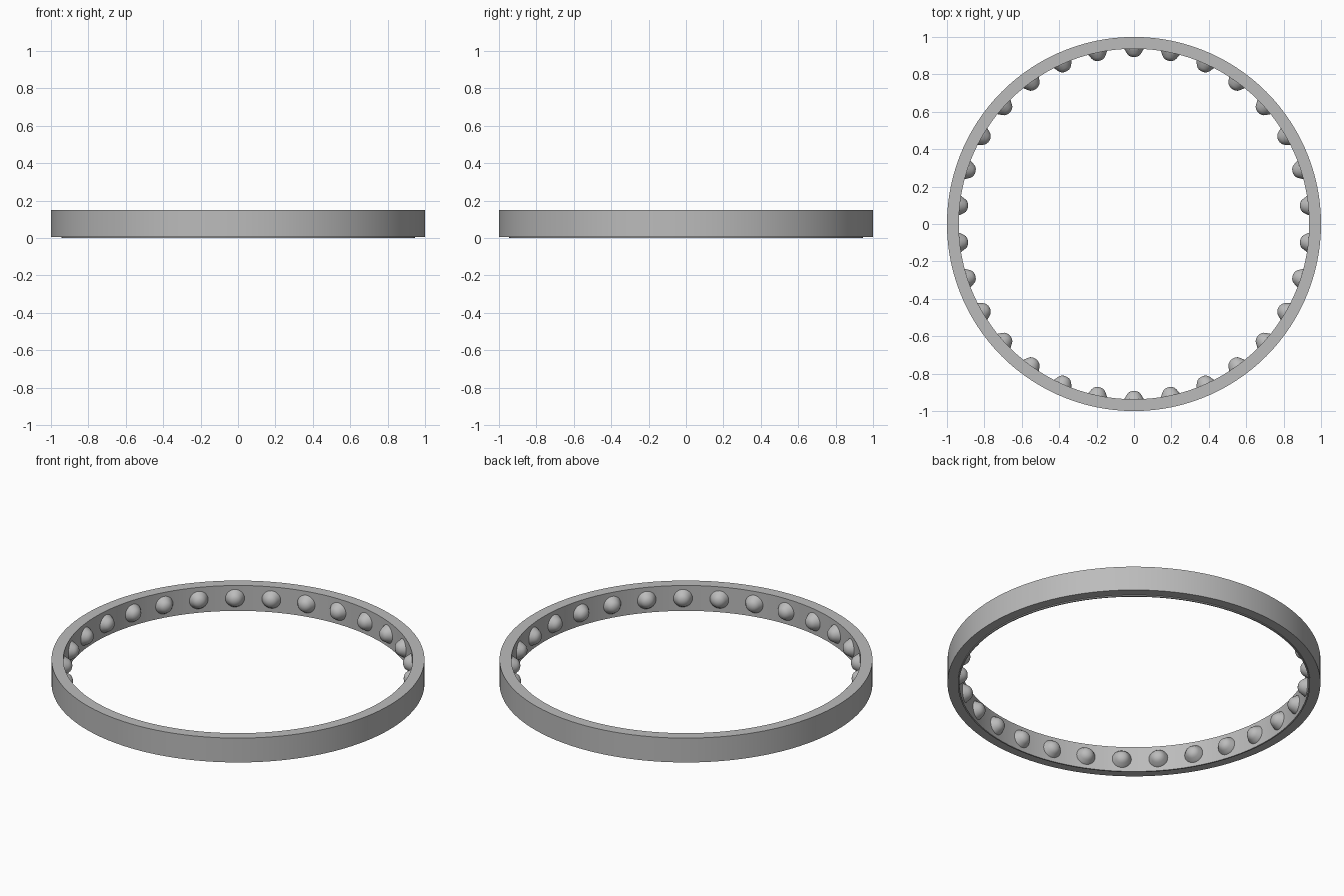
import bpy, bmesh, math
from mathutils import Matrix

cube = bpy.data.objects.get("Cube")
if cube:
    bpy.data.objects.remove(cube, do_unlink=True)

R_OUT, R_IN, HEIGHT, LIP = 1.0, 0.937, 0.15, 0.006
BUMPS = 30

metal = bpy.data.materials.new("grey metal")
metal.use_nodes = True
grey = (0.5, 0.5, 0.5, 1)
metal.diffuse_color = grey
metal.node_tree.nodes["Principled BSDF"].inputs["Base Color"].default_value = grey


def lathe(bm, profile, steps, closed):
    """Spin a (radius, z) profile around the z axis."""
    verts = [bm.verts.new((r, 0, z)) for r, z in profile]
    pairs = list(zip(verts, verts[1:] + verts[:1]))
    edges = [bm.edges.new(p) for p in (pairs if closed else pairs[:-1])]
    bmesh.ops.spin(bm, geom=verts + edges, cent=(0, 0, 0), axis=(0, 0, 1),
                   angle=math.tau, steps=steps, use_merge=True)
    bmesh.ops.remove_doubles(bm, verts=bm.verts, dist=0.00005)


def finish(bm, name, angle):
    bmesh.ops.recalc_face_normals(bm, faces=bm.faces)
    mesh = bpy.data.meshes.new(name)
    bm.to_mesh(mesh)
    bm.free()
    mesh.materials.append(metal)
    obj = bpy.data.objects.new(name, mesh)
    bpy.context.collection.objects.link(obj)
    bpy.ops.object.select_all(action="DESELECT")
    obj.select_set(True)
    bpy.context.view_layer.objects.active = obj
    bpy.ops.object.shade_smooth_by_angle(angle=math.radians(angle))
    return obj


# Band with a thin lip under its inner edge
bm = bmesh.new()
lathe(bm, [(R_OUT, LIP), (R_OUT, HEIGHT), (R_IN, HEIGHT), (R_IN, 0),
           (R_IN + 0.008, 0), (R_IN + 0.008, LIP)], 120, True)
finish(bm, "ring_band", 30)

# Rounded studs pointing inward from the band
bm = bmesh.new()
lathe(bm, [(0.053, -0.003), (0.051, 0.003), (0.045, 0.013), (0.038, 0.025),
           (0.030, 0.035), (0.020, 0.041), (0.010, 0.044), (0, 0.045)], 24, False)
stud = finish(bm, "inner_stud", 60)

for i in range(BUMPS):
    obj = stud if i == 0 else stud.copy()
    if i:
        bpy.context.collection.objects.link(obj)
    turn = Matrix.Rotation(math.pi / 2 + math.tau * i / BUMPS, 4, "Z")
    place = Matrix.Translation((R_IN, 0, HEIGHT / 2))
    obj.matrix_world = turn @ place @ Matrix.Rotation(-math.pi / 2, 4, "Y")
    obj.name = f"inner_stud_{i + 1}"
